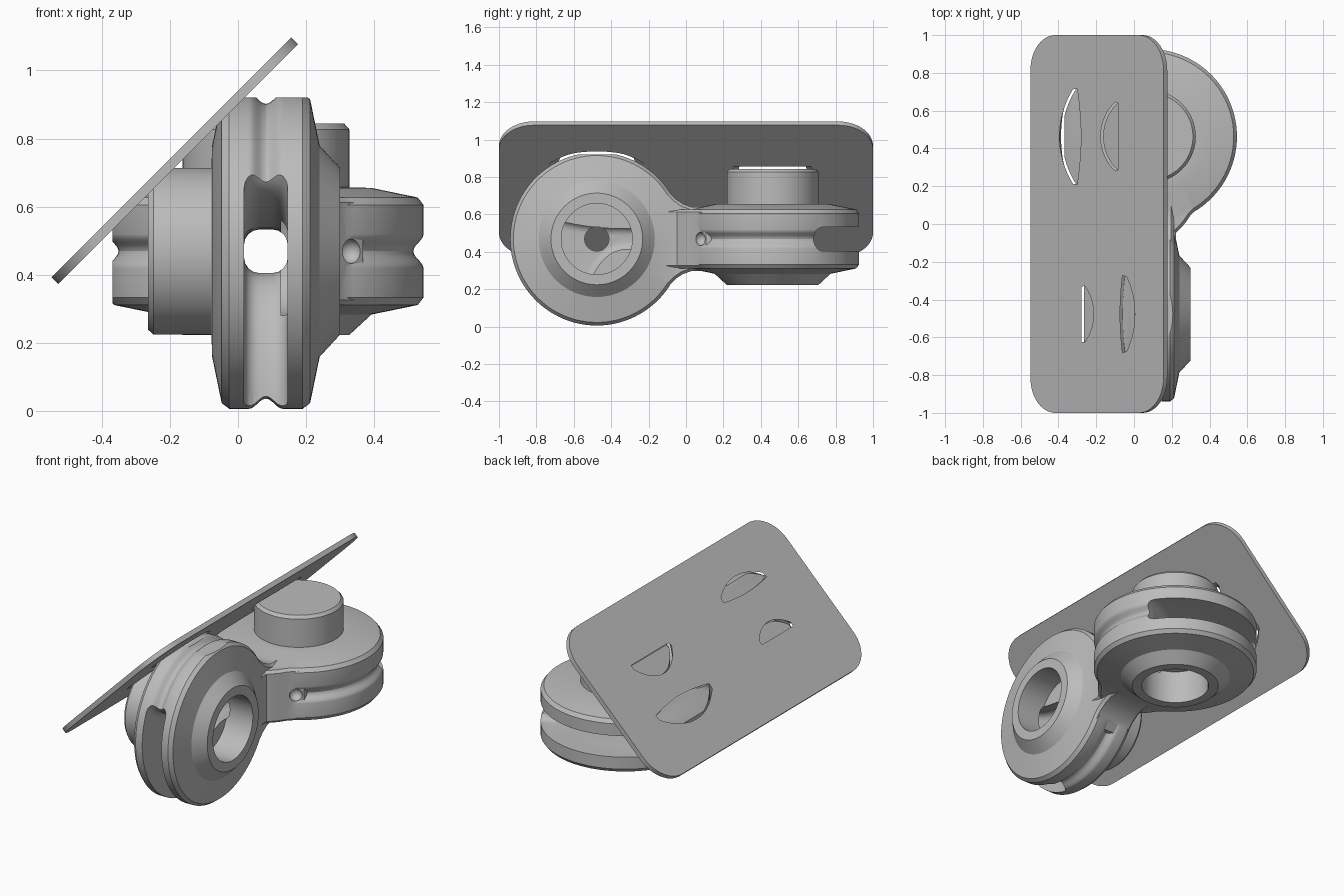
import bpy, bmesh, math
from mathutils import Matrix

cube = bpy.data.objects.get("Cube")
if cube:
    bpy.data.objects.remove(cube)

grey = bpy.data.materials.new("plain grey")
grey.use_nodes = True
colour = (0.5, 0.5, 0.5, 1)
grey.diffuse_color = colour
grey.node_tree.nodes["Principled BSDF"].inputs["Base Color"].default_value = colour


def make(name, bm, frame):
    bmesh.ops.recalc_face_normals(bm, faces=bm.faces[:])
    mesh = bpy.data.meshes.new(name)
    bm.to_mesh(mesh)
    bm.free()
    mesh.transform(frame)
    mesh.materials.append(grey)
    obj = bpy.data.objects.new(name, mesh)
    bpy.context.collection.objects.link(obj)
    return obj


def combine(target, other, operation):
    mod = target.modifiers.new("combine", 'BOOLEAN')
    mod.operation = operation
    mod.solver = 'EXACT'
    mod.object = other
    bpy.context.view_layer.objects.active = target
    bpy.ops.object.modifier_apply(modifier=mod.name)
    bpy.data.objects.remove(other)


def lathe(name, points, frame):
    bm = bmesh.new()
    verts = [bm.verts.new((r, 0, t)) for r, t in points]
    edges = [bm.edges.new(pair) for pair in zip(verts, verts[1:])]
    bmesh.ops.spin(bm, geom=verts + edges, cent=(0, 0, 0), axis=(0, 0, 1),
                   angle=math.tau, steps=96)
    bmesh.ops.remove_doubles(bm, verts=bm.verts[:], dist=1e-5)
    return make(name, bm, frame)


def prism(name, outline, half, frame, bevel=0, segments=1):
    bm = bmesh.new()
    face = bm.faces.new([bm.verts.new((u, v, -half)) for u, v in outline])
    out = bmesh.ops.extrude_face_region(bm, geom=[face])["geom"]
    bmesh.ops.translate(bm, vec=(0, 0, 2 * half),
                        verts=[g for g in out if isinstance(g, bmesh.types.BMVert)])
    bmesh.ops.recalc_face_normals(bm, faces=bm.faces[:])
    if bevel:
        rims = [e for e in bm.edges if abs(e.verts[0].co.z - e.verts[1].co.z) < 1e-6]
        bmesh.ops.bevel(bm, geom=rims, offset=bevel, segments=segments,
                        profile=0.5, affect='EDGES')
    return make(name, bm, frame)


def box(name, size, frame):
    bm = bmesh.new()
    bmesh.ops.create_cube(bm, size=1)
    bmesh.ops.scale(bm, vec=size, verts=bm.verts[:])
    return make(name, bm, frame)


def disc_profile(h, grow=0):
    """Cone hub, grooved rim and boss, from bottom to top."""
    r = 0.463
    groove = [(r - 0.03 * math.cos(math.pi * i / 12) ** 2, 0.05 * i / 6)
              for i in range(-6, 7)]
    pts = [(0, -h - .088), (.245, -h - .088), (.31, -h - .028), (.446, -h),
           (r, .022 - h)] + groove + [
           (r, h - .022), (.446, h), (.31, h + .028), (.245, h + .03),
           (.245, h + .2), (.23, h + .217), (0, h + .217)]
    return [(p + grow if p else 0, t + math.copysign(grow, t)) for p, t in pts]


def flare_side(end_u, end_v, w, sign):
    """Trumpet wall curving from the straight bore out to the rim."""
    steps = [math.pi / 2 * i / 12 for i in range(13)]
    return [(-.65, sign * w)] + [
        (-.15 + (end_u + .15) * math.sin(a),
         sign * (w + (end_v - w) * (1 - math.cos(a)))) for a in steps] + [
        (.65, sign * end_v)]


def frame_of(u, v, t, loc):
    return Matrix.Translation(loc) @ Matrix((u, v, t)).transposed().to_4x4()


# Each disc: frame, half thickness, neck half width, two trumpet mouths
front = frame_of((0, -1, 0), (0, 0, 1), (-1, 0, 0), (.082, -.477, .469))
rear = frame_of((0, 1, 0), (-1, 0, 0), (0, 0, 1), (.082, .463, .469))
discs = [("front", front, .13, .17, (.08, .52), (.40, .25)),
         ("rear", rear, .158, .14, (.24, .52), (.24, .52))]

# Mounting plate, tilted, with rounded corners
tilt = Matrix.Translation((-.186, 0, .735)) @ Matrix.Rotation(-math.pi / 4, 4, 'Y')
corner = .185
outline = []
for k, (sx, sy) in enumerate([(1, 1), (-1, 1), (-1, -1), (1, -1)]):
    for i in range(13):
        a = math.pi / 2 * (k + i / 12)
        outline.append((sx * (.498 - corner) + corner * math.cos(a),
                        sy * (1 - corner) + corner * math.sin(a)))
plate = prism("mounting_plate", outline, .014, tilt)

# Outer bodies, trimmed where they meet the plate
parts = []
slope = Matrix.Translation((0, .265, .265)) @ Matrix.Rotation(math.pi / 4, 4, 'X')
for name, frame, h, neck, low, high in discs:
    body = lathe(name + "_disc", disc_profile(h), frame)
    combine(body, box("flat_cutter", (2, 1, 2), frame @ Matrix.Translation((0, .951, 0))),
            'DIFFERENCE')
    combine(body, box("slope_cutter", (2, 1, 2),
                      frame @ slope @ Matrix.Translation((0, .5, 0))), 'DIFFERENCE')
    side = [(-.2, .28), (-.355, .285), (-.385, .25), (-.42, .215),
            (-.46, .188), (-.51, neck), (-.7, neck)]
    flare = side + [(u, -v) for u, v in reversed(side)]
    combine(body, prism("neck", flare, h, frame, .015), 'UNION')
    parts.append(body)
    # Matching clearance slots in the plate
    combine(plate, lathe("slot_cutter", disc_profile(h, .013), frame), 'DIFFERENCE')

guide = parts[0]
combine(guide, parts[1], 'UNION')
guide.name = guide.data.name = "line_guide"

# Bores, cups and trumpet-shaped line channels
for name, frame, h, neck, low, high in discs:
    cup = [(0, -h - .2), (.19, -h - .2), (.19, -.045), (0, -.045)]
    bore = [(0, -h - .02), (.065, -h - .02), (.065, h + .4), (0, h + .4)]
    channel = flare_side(*low, .064, -1) + flare_side(*high, .064, 1)[::-1]
    combine(guide, prism("channel_cutter", channel, .064, frame, .045, 4), 'DIFFERENCE')
    combine(guide, lathe("cup_cutter", cup, frame), 'DIFFERENCE')
    combine(guide, lathe("bore_cutter", bore, frame), 'DIFFERENCE')

# Small pits where the rim grooves reach the neck
for spot in [(.33, .08, .469), (.082, -.09, .72)]:
    bm = bmesh.new()
    bmesh.ops.create_uvsphere(bm, u_segments=24, v_segments=12, radius=.036)
    combine(guide, make("pit_cutter", bm, Matrix.Translation(spot)), 'DIFFERENCE')

for obj in (guide, plate):
    bpy.ops.object.select_all(action='DESELECT')
    obj.select_set(True)
    bpy.context.view_layer.objects.active = obj
    bpy.ops.object.shade_smooth_by_angle(angle=math.radians(25))
